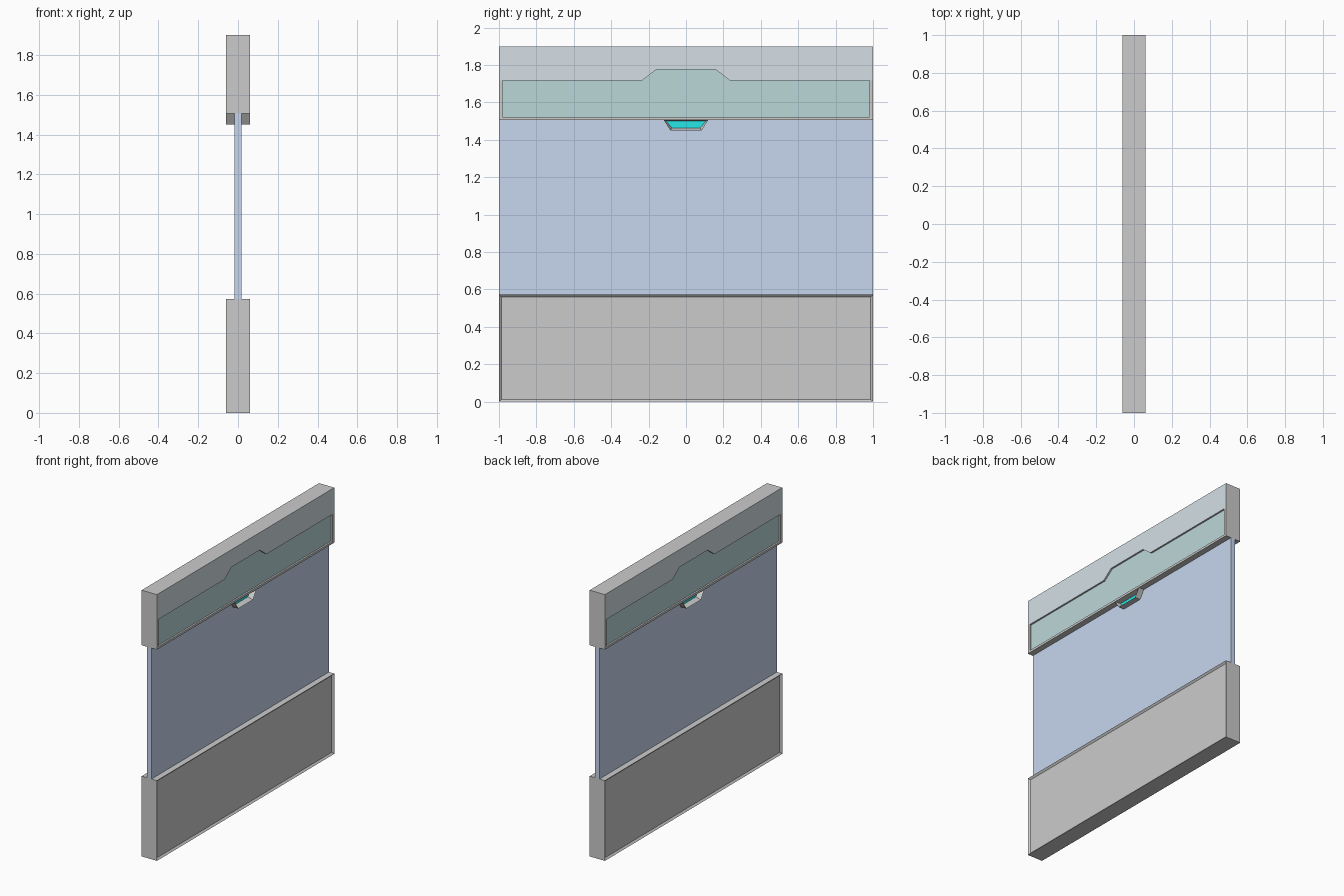
import bpy, bmesh

if "Cube" in bpy.data.objects:
    bpy.data.objects.remove(bpy.data.objects["Cube"])


def material(name, rgb):
    m = bpy.data.materials.new(name)
    m.diffuse_color = (*rgb, 1)
    m.use_nodes = True
    m.node_tree.nodes["Principled BSDF"].inputs["Base Color"].default_value = m.diffuse_color
    return m


GREY = material("grey", (0.8, 0.8, 0.8))
PALE_BLUE = material("pale_blue", (0.66, 0.74, 0.78))
TEAL = material("teal", (0.50, 0.68, 0.69))
GLASS = material("glass", (0.57, 0.68, 0.86))
CYAN = material("cyan", (0.02, 0.80, 0.80))

HALF = 0.06      # half thickness of the wall
RECESS = 0.012   # depth of the panel recesses


def mirrored(half):
    """Complete a (y, z) outline from its +y half."""
    return half + [(-y, z) for y, z in reversed(half)]


def slab(name, outline, half_x, face_mat=None, border=0, depth=0):
    """Extrude a (y, z) outline through x; optionally recess and colour both broad faces."""
    bm = bmesh.new()
    front = bm.faces.new([bm.verts.new((-half_x, y, z)) for y, z in outline])
    ext = bmesh.ops.extrude_face_region(bm, geom=[front], use_keep_orig=True)["geom"]
    back = next(g for g in ext if isinstance(g, bmesh.types.BMFace))
    bmesh.ops.translate(bm, vec=(2 * half_x, 0, 0), verts=back.verts)
    bmesh.ops.recalc_face_normals(bm, faces=bm.faces)
    if border:
        bmesh.ops.inset_individual(bm, faces=[front, back], thickness=border)
        for f, s in ((front, 1), (back, -1)):
            bmesh.ops.translate(bm, vec=(s * depth, 0, 0), verts=f.verts)
    for f in bm.faces:
        f.material_index = 0
    if face_mat:
        front.material_index = back.material_index = 1
    mesh = bpy.data.meshes.new(name)
    bm.to_mesh(mesh)
    bm.free()
    mesh.materials.append(GREY)
    if face_mat:
        mesh.materials.append(face_mat)
    ob = bpy.data.objects.new(name, mesh)
    bpy.context.collection.objects.link(ob)
    return ob


# Lower wall with a recessed panel on both sides
slab("lower_wall", mirrored([(1, 0), (1, 0.573)]), HALF, border=0.018, depth=RECESS)

# Window pane
pane = slab("window_pane", mirrored([(1, 0.573), (1, 1.507)]), 0.0175, GLASS)
pane.data.materials[0] = GLASS

# Header: upper panel, U-shaped frame and recessed panel behind them
step = [(0.98, 1.717), (0.235, 1.717), (0.16, 1.775)]
slab("header_upper_panel", mirrored([(1, 1.9), (1, 1.717)] + step[1:]), HALF, PALE_BLUE)
slab("header_frame", [(-1, 1.717), (-1, 1.507), (1, 1.507), (1, 1.717),
                      (0.98, 1.717), (0.98, 1.523), (-0.98, 1.523), (-0.98, 1.717)], HALF)
slab("header_recessed_panel", mirrored([(0.98, 1.523)] + step), HALF - RECESS, TEAL)

# Lamp housing below the header, with a deep-set light on both sides
slab("lamp_housing", mirrored([(0.12, 1.507), (0.083, 1.45)]), HALF, CYAN,
     border=0.016, depth=0.035)
